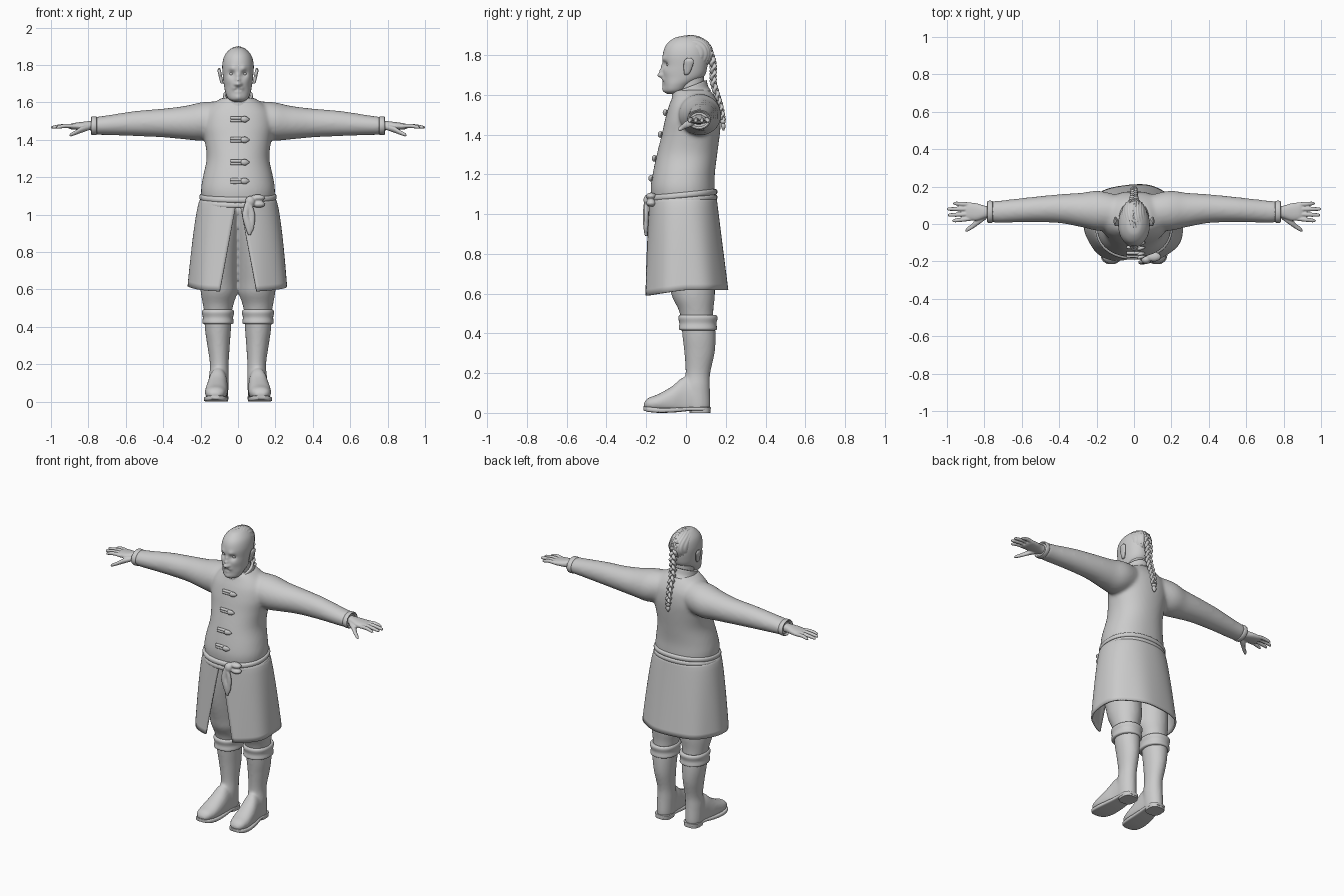
import bpy, bmesh
from math import sin, cos, pi, asin, exp
from mathutils import Vector

X, Y, Z = Vector((1, 0, 0)), Vector((0, 1, 0)), Vector((0, 0, 1))


def catmull(secs, k):
    """Smoothly resample a list of section tuples."""
    out = []
    for i in range(len(secs) - 1):
        p0, p1, p2, p3 = (secs[max(0, min(len(secs) - 1, i + d))] for d in (-1, 0, 1, 2))
        for j in range(k):
            t = j / k
            out.append([0.5 * (2 * b + (c - a) * t + (2 * a - 5 * b + 4 * c - d) * t * t
                               + (3 * b - a - 3 * c + d) * t ** 3)
                        for a, b, c, d in zip(p0, p1, p2, p3)])
    return out + [list(secs[-1])]


def loft(bm, secs, A, B, n=24, p=2.0, k=4, s=1, cap=True):
    """Skin elliptical sections (x, y, z, ra, rb); s=-1 mirrors in x."""
    rings = []
    for x, y, z, ra, rb in catmull(secs, k):
        ring = []
        for j in range(n):
            c, q = cos(2 * pi * j / n), sin(2 * pi * j / n)
            u = (abs(c) ** (2 / p)) * (1 if c > 0 else -1) * max(ra, .0005)
            v = (abs(q) ** (2 / p)) * (1 if q > 0 else -1) * max(rb, .0005)
            co = Vector((x, y, z)) + A * u + B * v
            ring.append(bm.verts.new((co.x * s, co.y, co.z)))
        rings.append(ring)
    for a, b in zip(rings, rings[1:]):
        for j in range(n):
            bm.faces.new((a[j], a[(j + 1) % n], b[(j + 1) % n], b[j]))
    if cap:
        bm.faces.new(rings[0])
        bm.faces.new(rings[-1])


def blob(bm, c, r, s=1):
    """Ellipsoid."""
    new = bmesh.ops.create_uvsphere(bm, u_segments=24, v_segments=16, radius=1)['verts']
    for v in new:
        v.co = Vector(((c[0] + v.co.x * r[0]) * s, c[1] + v.co.y * r[1], c[2] + v.co.z * r[2]))


def finish(bm, name, voxel=0, smooth=0, thick=0):
    bmesh.ops.recalc_face_normals(bm, faces=bm.faces)
    me = bpy.data.meshes.new(name)
    bm.to_mesh(me)
    bm.free()
    ob = bpy.data.objects.new(name, me)
    bpy.context.collection.objects.link(ob)
    bpy.ops.object.select_all(action='DESELECT')
    ob.select_set(True)
    bpy.context.view_layer.objects.active = ob
    bpy.ops.object.shade_smooth_by_angle(angle=0.9)
    if thick:
        m = ob.modifiers.new('thickness', 'SOLIDIFY')
        m.thickness, m.offset = thick, 0
    if voxel:
        m = ob.modifiers.new('merge', 'REMESH')
        m.mode, m.voxel_size, m.use_smooth_shade = 'VOXEL', voxel, True
    if smooth:
        m = ob.modifiers.new('soften', 'SMOOTH')
        m.factor, m.iterations = 0.5, smooth
    return ob


# jacket: torso and sleeves merged
bm = bmesh.new()
torso = [(1.06, -.172, .145, .19), (1.13, -.178, .145, .198), (1.2, -.168, .145, .188),
         (1.3, -.147, .157, .168), (1.4, -.122, .17, .178), (1.47, -.107, .175, .19),
         (1.54, -.088, .168, .18), (1.59, -.068, .145, .14), (1.625, -.058, .12, .085)]
loft(bm, [(0, (f + b) / 2, z, rx, (b - f) / 2) for z, f, b, rx in torso], X, Y, 48, 2.2)
for s in (1, -1):
    loft(bm, [(.04, .06, 1.52, .08, .085), (.18, .07, 1.5, .107, .103), (.28, .075, 1.492, .092, .09),
              (.4, .082, 1.49, .077, .077), (.55, .077, 1.487, .067, .067),
              (.7, .067, 1.478, .06, .053), (.765, .065, 1.475, .057, .048)], Y, Z, 28, s=s)
finish(bm, 'jacket', voxel=.01, smooth=10)

# sleeve cuffs
bm = bmesh.new()
for s in (1, -1):
    loft(bm, [(.755, .065, 1.475, .055, .046), (.76, .065, 1.475, .059, .05), (.78, .065, 1.475, .059, .05),
              (.785, .065, 1.475, .053, .045), (.775, .065, 1.475, .045, .036)], Y, Z, 28, k=2, s=s)
finish(bm, 'sleeve_cuffs')

# standing collar, tilted down to the front
bm = bmesh.new()
loft(bm, [(0, .025, 1.58, .092, .095), (0, .02, 1.605, .078, .085), (0, .017, 1.64, .072, .08)],
     X, Vector((0, 1, .4)), 40, cap=False)
finish(bm, 'collar', thick=.014)

# toggle fastenings and front edge strip
bm = bmesh.new()
for z, y in ((1.51, -.1), (1.4, -.125), (1.28, -.155), (1.18, -.172)):
    for dz in (-.007, .007):
        loft(bm, [(-.04, y, z + dz, .003, .003), (-.035, y, z + dz, .008, .008),
                  (.025, y, z + dz * .8, .008, .008), (.035, y, z, .004, .004)], Y, Z, 10)
    loft(bm, [(.015, y - .006, z, .004, .004), (.022, y - .006, z, .011, .014), (.042, y - .004, z, .01, .016),
              (.062, y, z, .002, .002)], Y, Z, 12)
finish(bm, 'toggles')

# long split skirt of the coat
bm = bmesh.new()
rows, cols, p, grid = 16, 80, 2.25, []
for i in range(rows + 1):
    t = i / rows
    rx, ry, cy = .193 + .068 * t ** .6, .163 + .044 * t, -.015 + .015 * t
    a0 = asin(((.004 + .094 * t) / rx) ** (p / 2))
    row = []
    for j in range(cols + 1):
        a = a0 + (2 * pi - 2 * a0) * j / cols
        f = 1 + .014 * t * sin(7 * a)
        sx, cx = sin(a), cos(a)
        x = rx * f * abs(sx) ** (2 / p) * (1 if sx > 0 else -1)
        y = cy - ry * f * abs(cx) ** (2 / p) * (1 if cx > 0 else -1)
        row.append(bm.verts.new((x, y, 1.09 - t * (.472 + .03 * max(0, cx)))))
    grid.append(row)
for a, b in zip(grid, grid[1:]):
    for j in range(cols):
        bm.faces.new((a[j], a[j + 1], b[j + 1], b[j]))
finish(bm, 'coat_skirt', thick=.01)

# belt made of two wraps
bm = bmesh.new()
for z in (1.067, 1.095):
    loft(bm, [(0, -.016, z - .017, .185, .155), (0, -.016, z - .012, .203, .17), (0, -.016, z, .207, .174),
              (0, -.016, z + .012, .203, .17), (0, -.016, z + .017, .185, .155)], X, Vector((0, 1, .1)), 48, 2.2, 3)
finish(bm, 'belt')

# belt knot with loops and hanging tails
bm = bmesh.new()
blob(bm, (.065, -.19, 1.07), (.027, .024, .03))
blob(bm, (.105, -.175, 1.09), (.04, .026, .018))
blob(bm, (.11, -.175, 1.055), (.035, .026, .018))
loft(bm, [(.05, -.2, 1.06, .014, .012), (.04, -.205, 1.0, .018, .012), (.055, -.203, .94, .02, .012),
          (.062, -.2, .89, .008, .008)], X, Y, 14)
loft(bm, [(.06, -.2, 1.06, .014, .012), (.075, -.2, 1.0, .016, .012), (.07, -.2, .93, .016, .01),
          (.066, -.2, .9, .006, .006)], X, Y, 14)
finish(bm, 'belt_knot', voxel=.005, smooth=2)

# baggy trousers
bm = bmesh.new()
for s in (1, -1):
    loft(bm, [(.08, -.01, 1.04, .09, .13), (.1, -.005, .9, .105, .135), (.105, .01, .76, .104, .128),
              (.103, .03, .64, .1, .115), (.102, .038, .58, .097, .107), (.106, .05, .52, .082, .088),
              (.107, .058, .46, .07, .08)], X, Y, 32, s=s)
finish(bm, 'trousers', voxel=.011, smooth=5)

# boots
bm = bmesh.new()
for s in (1, -1):
    loft(bm, [(.107, .06, .46, .074, .085), (.107, .066, .38, .069, .083), (.104, .068, .3, .06, .076),
              (.1, .06, .2, .05, .062), (.102, .053, .13, .053, .067), (.104, .055, .05, .052, .068),
              (.104, .055, .018, .05, .066)], X, Y, 32, s=s)
    loft(bm, [(.122, -.212, .038, .02, .012), (.121, -.19, .045, .046, .03), (.118, -.14, .05, .059, .044),
              (.113, -.07, .062, .058, .072), (.107, -.01, .07, .052, .11), (.104, .06, .07, .05, .09)],
         X, Z, 32, 2.2, s=s)
for v in bm.verts:
    v.co.z = max(v.co.z, .018)
finish(bm, 'boots', voxel=.008, smooth=5)

# boot soles with heels
bm = bmesh.new()
for s in (1, -1):
    loft(bm, [(.122, -.215, .024, .02, .01), (.121, -.19, .018, .051, .013), (.118, -.13, .013, .064, .013),
              (.112, -.05, .015, .06, .012), (.106, .02, .02, .052, .01), (.104, .09, .02, .052, .01),
              (.104, .124, .02, .025, .01)], X, Z, 24, 5, s=s)
    loft(bm, [(.104, .07, 0, .05, .052), (.104, .07, .028, .053, .055)], X, Y, 28, 2.8, 1, s=s)
finish(bm, 'boot_soles')

# rolled boot cuffs
bm = bmesh.new()
for s in (1, -1):
    loft(bm, [(.107, .06, .415, .072, .084), (.107, .06, .422, .084, .096), (.107, .06, .45, .081, .093),
              (.107, .06, .478, .086, .099), (.107, .06, .492, .078, .09), (.107, .06, .485, .06, .07)],
         X, Y, 36, 2.2, 4, s=s)
finish(bm, 'boot_cuffs')

# hands
bm = bmesh.new()
for s in (1, -1):
    loft(bm, [(.74, .065, 1.475, .03, .026), (.79, .064, 1.476, .032, .025), (.84, .064, 1.474, .046, .021),
              (.885, .068, 1.472, .047, .017), (.905, .068, 1.471, .04, .01)], Y, Z, 24, 2.3, s=s)
    for y0, y1, tip in ((.028, .018, .972), (.054, .048, .996), (.08, .08, 1.0), (.104, .11, .968)):
        loft(bm, [(.87, y0, 1.472, .011, .011), (.92, (y0 + y1) / 2, 1.475, .0115, .0115),
                  (tip - .012, y1, 1.468, .0095, .009), (tip, y1, 1.465, .003, .003)], Y, Z, 14, s=s)
    loft(bm, [(.79, .04, 1.468, .014, .014), (.835, .015, 1.455, .022, .017), (.865, -.012, 1.44, .015, .013),
              (.892, -.03, 1.428, .012, .01), (.902, -.036, 1.424, .003, .003)], Y, Z, 14, s=s)
finish(bm, 'hands', voxel=.004, smooth=2)

# head with sculpted face: (x, z, radius, push along y)
bm = bmesh.new()
loft(bm, [(0, -.065, 1.603, .02, .025), (0, -.058, 1.618, .05, .05), (0, -.042, 1.65, .066, .07),
          (0, -.014, 1.69, .075, .103), (0, -.005, 1.74, .081, .112), (0, -.003, 1.8, .084, .114),
          (0, 0, 1.85, .072, .1), (0, .003, 1.885, .042, .062), (0, .005, 1.896, .01, .015)], X, Y, 96, 2.1, 9)
face = [(0, 1.698, .014, -.026), (0, 1.722, .012, -.015), (0, 1.745, .011, -.008), (.015, 1.697, .009, -.009),
        (.034, 1.753, .017, .015), (.03, 1.78, .015, -.007), (.05, 1.715, .022, -.004), (0, 1.657, .014, -.005),
        (.02, 1.677, .012, -.006), (.012, 1.666, .006, .004), (0, 1.627, .02, -.009)]
for v in bm.verts:
    if v.co.y < -.02:
        v.co.y += sum(d * exp(-((v.co.x - q * fx) ** 2 + (v.co.z - fz) ** 2) / r ** 2)
                      for fx, fz, r, d in face for q in ((1, -1) if fx else (1,)))
finish(bm, 'head')

# neck, eyes and ears
bm = bmesh.new()
loft(bm, [(0, .03, 1.56, .066, .07), (0, .025, 1.62, .06, .068), (0, .02, 1.7, .06, .07)], X, Y, 32)
finish(bm, 'neck')
bm = bmesh.new()
for s in (1, -1):
    blob(bm, (.034, -.087, 1.753), (.013, .012, .01), s)
finish(bm, 'eyes')
bm = bmesh.new()
for s in (1, -1):
    loft(bm, [(.082, .0, 1.7, .004, .006), (.087, .004, 1.708, .008, .014), (.094, .01, 1.74, .009, .022),
              (.1, .015, 1.77, .009, .024), (.1, .016, 1.785, .003, .01)], X, Y, 20, s=s)
finish(bm, 'ears')

# combed hair on the crown, with ridged strands
bm = bmesh.new()
bmesh.ops.create_uvsphere(bm, u_segments=96, v_segments=48, radius=1)
for v in bm.verts:
    f = 1 + .018 * sin(v.co.x * 34 + 4 * sin(v.co.y * 3))
    v.co = Vector((v.co.x * .074 * f, .02 + v.co.y * .115 * f, 1.808 + v.co.z * .091 * f))
finish(bm, 'crown_hair')

# three strand braid down the back, ending in a tied tuft
bm = bmesh.new()
path = catmull([(.105, 1.85), (.135, 1.76), (.138, 1.66), (.168, 1.56), (.186, 1.47)], 12)
for s in range(3):
    secs = []
    for i, (y, z) in enumerate(path):
        a, w = 2 * pi * (4 * i / len(path) + s / 3), 1 - .35 * i / len(path)
        secs.append((.015 * w * sin(a), y + .008 * sin(2 * a), z, .013 * w, .013 * w))
    loft(bm, secs, X, Y, 12, k=2)
blob(bm, (0, .186, 1.465), (.015, .014, .012))
loft(bm, [(0, .186, 1.46, .008, .008), (0, .188, 1.44, .015, .011), (0, .188, 1.42, .004, .004)], X, Y, 12)
finish(bm, 'braid')
